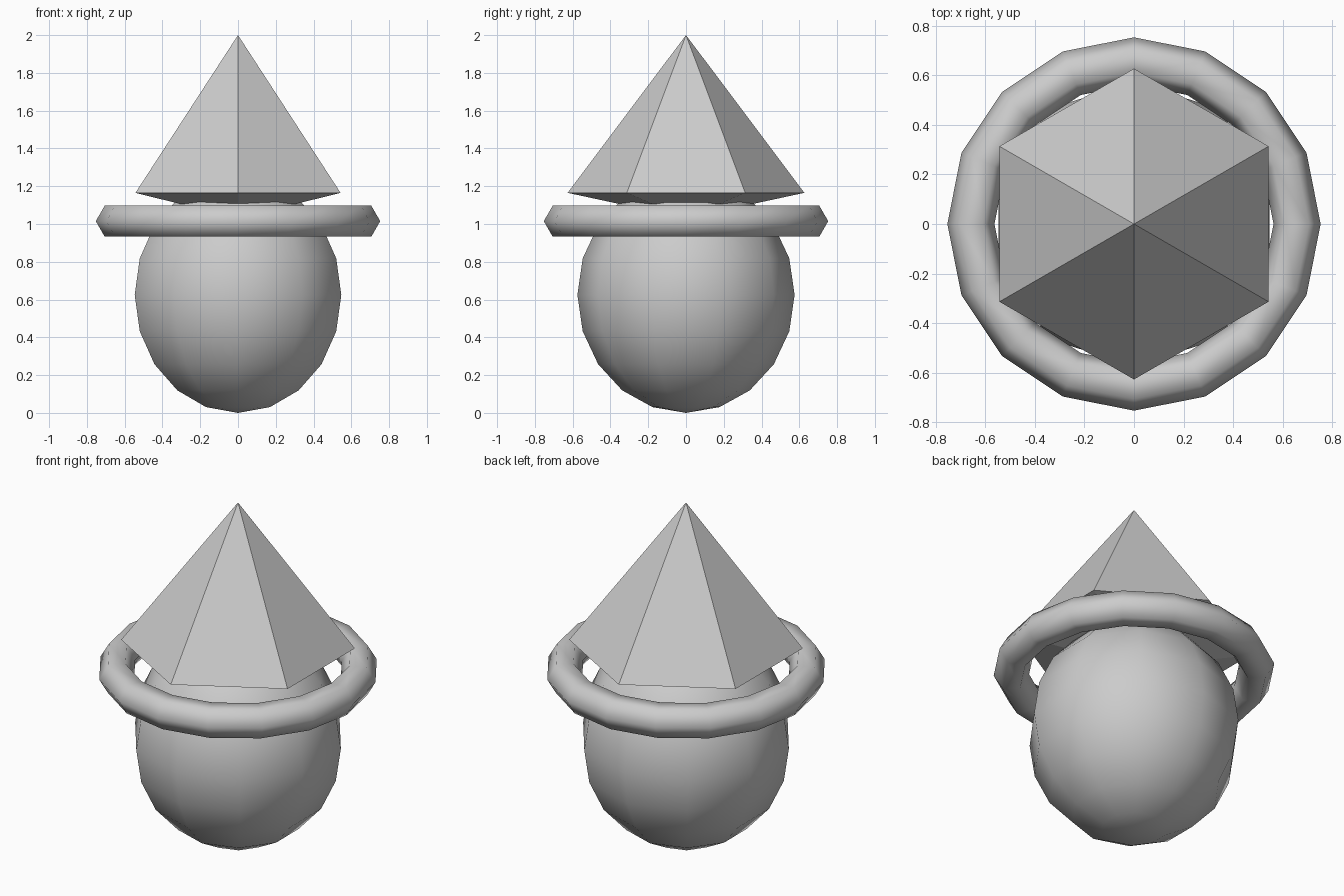
import bpy, bmesh
from math import sin, cos, pi

cube = bpy.data.objects.get("Cube")
if cube:
    bpy.data.objects.remove(cube, do_unlink=True)

grey = bpy.data.materials.new("plain_grey")
grey.use_nodes = True
grey.diffuse_color = (0.6, 0.6, 0.6, 1)
grey.node_tree.nodes["Principled BSDF"].inputs["Base Color"].default_value = (0.6, 0.6, 0.6, 1)


def lathe(name, profile, sides, smooth, closed=False):
    """Revolve (radius, height) points around z, first corner on +y."""
    bm = bmesh.new()
    rings = []
    for r, z in profile:
        if r < 1e-6:
            rings.append([bm.verts.new((0, 0, z))] * sides)
        else:
            rings.append([bm.verts.new((-r * sin(2 * pi * i / sides), r * cos(2 * pi * i / sides), z))
                          for i in range(sides)])
    pairs = list(zip(rings, rings[1:]))
    if closed:
        pairs.append((rings[-1], rings[0]))
    for a, b in pairs:
        for i in range(sides):
            j = (i + 1) % sides
            corners = dict.fromkeys((a[i], a[j], b[j], b[i]))
            face = bm.faces.new(list(corners))
            face.smooth = smooth
    bmesh.ops.recalc_face_normals(bm, faces=bm.faces)
    mesh = bpy.data.meshes.new(name)
    bm.to_mesh(mesh)
    bm.free()
    mesh.materials.append(grey)
    obj = bpy.data.objects.new(name, mesh)
    bpy.context.collection.objects.link(obj)
    return obj


# Rounded body, slightly taller than wide
rows = 10
lathe("body", [(0.575 * sin(pi * k / rows), 0.625 - 0.625 * cos(pi * k / rows))
               for k in range(rows + 1)], 10, True)

# Floating ring with a six-sided section
lathe("ring", [(0.658 + 0.095 * cos(pi * k / 3), 1.015 + 0.095 * sin(pi * k / 3))
               for k in range(6)], 16, True, closed=True)

# Pointed hat with a shallow pointed underside
lathe("hat", [(0, 1.03), (0.627, 1.165), (0, 2)], 6, False)
